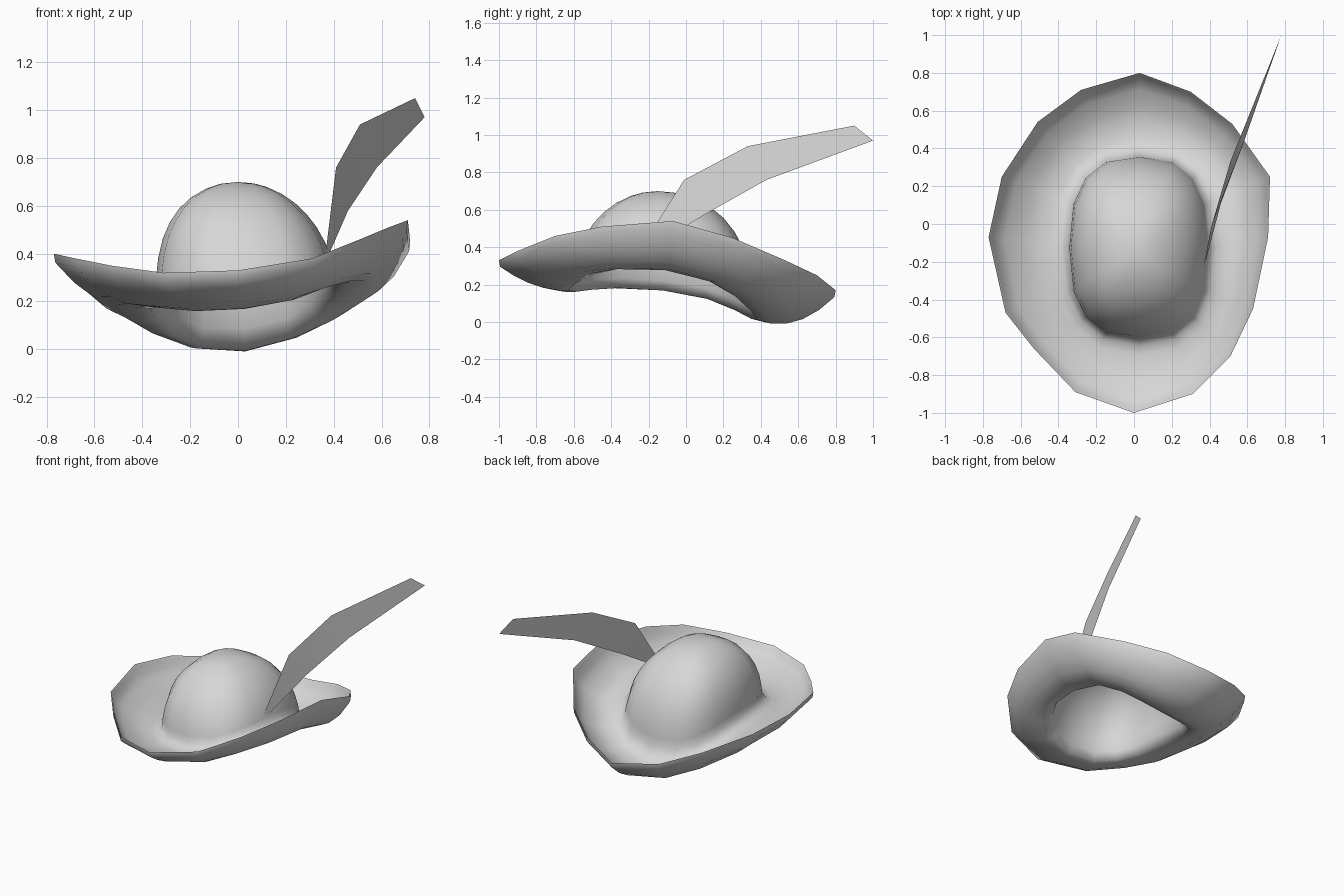
import bpy
from math import copysign, cos, sin, tau, radians
from mathutils import Vector

cube = bpy.data.objects.get("Cube")
if cube:
    bpy.data.objects.remove(cube, do_unlink=True)

felt = bpy.data.materials.new("light_grey_felt")
felt.use_nodes = True
felt.diffuse_color = (0.68, 0.68, 0.68, 1)
felt.node_tree.nodes["Principled BSDF"].inputs["Base Color"].default_value = felt.diffuse_color


def make_object(name, verts, faces):
    mesh = bpy.data.meshes.new(name)
    mesh.from_pydata(verts, [], faces)
    mesh.materials.append(felt)
    obj = bpy.data.objects.new(name, mesh)
    bpy.context.collection.objects.link(obj)
    bpy.ops.object.select_all(action="DESELECT")
    obj.select_set(True)
    bpy.context.view_layer.objects.active = obj
    bpy.ops.object.shade_smooth_by_angle(angle=radians(75))
    return obj


def loft(name, rings, apex):
    """Join closed rings with quads, and close the last ring at an apex."""
    count = len(rings[0])
    verts = [point for ring in rings for point in ring] + [apex]
    faces = []
    for i in range(count):
        j = (i + 1) % count
        for a in range(0, count * (len(rings) - 1), count):
            b = a + count
            faces.append((a + i, a + j, b + j, b + i))
        faces.append((b + i, b + j, len(verts) - 1))
    return make_object(name, verts, faces)


def boxy(value):
    """Push a sine or cosine outward for a squarer oval."""
    return copysign(abs(value) ** .77, value)


# Lopsided brim edge, counter-clockwise from the left side
rim = [Vector(p) for p in (
    (.71, -.07, .54), (.72, .25, .45), (.52, .53, .33), (.30, .70, .25),
    (.03, .80, .17), (-.28, .71, .21), (-.51, .54, .29), (-.70, .25, .36),
    (-.77, -.07, .40), (-.68, -.47, .38), (-.53, -.66, .35), (-.31, -.89, .32),
    (0, -1, .33), (.31, -.90, .38), (.51, -.70, .46), (.63, -.45, .51))]
angles = [tau * i / len(rim) for i in range(len(rim))]

# Saddle-shaped head opening where the crown meets the brim
opening = [Vector((.03 + .375 * boxy(cos(a)), -.125 + .485 * boxy(sin(a)),
                   .16 + .055 * cos(a) - .075 * sin(a) + .065 * cos(2 * a)))
           for a in angles]


def brim_ring(t, lift=0):
    """Ring part way from opening to rim, sagging below the straight line."""
    ring = []
    for a, inner, outer in zip(angles, opening, rim):
        point = inner.lerp(outer - Vector((0, 0, .03)), t)
        bowl_sag = (.06 + .02 * sin(a)) * 4 * t * (1 - t)
        side_sag = (.03 + .015 * cos(a)) * cos(a) ** 2 * 6.75 * t * t * (1 - t)
        point.z += lift - bowl_sag - side_sag
        ring.append(point)
    return ring


def crown_ring(t, apex, shrink):
    """Ring of the dome at a fraction of its height, steeper on the right."""
    ring = []
    for a, base in zip(angles, opening):
        spread = (1 - t ** (2.4 + .3 * sin(a) - .6 * cos(a))) ** .5
        point = apex.lerp(base, spread * shrink)
        point.z = base.z + (apex.z - base.z) * t
        ring.append(point)
    return ring


heights = (.25, .4, .55, .68, .79, .88, .95, .985)

# Outer shell: raised lip, bowl of the brim, soft bend, crown
top = Vector((0, -.15, .70))
lip = [rim, brim_ring(.97, .03), brim_ring(.93, .005)]
bowl = [brim_ring(t, .05 - .04 * t) for t in (.8, .6, .4, .22, .09)]
crown = [crown_ring(t, top, 1) for t in (.16,) + heights]
loft("hat_shell", lip + bowl + crown, top)

# Lining: rounded edge and underside of the brim, soft bend, inside of the crown
inner_top = Vector((0, -.15, .685))
underside = [brim_ring(t) for t in (.985, .8, .6, .4, .2, .05)]
inside = [crown_ring(t, inner_top, .97) for t in (.1,) + heights]
lining = loft("hat_lining", [rim] + underside + inside, inner_top)
lining.data.flip_normals()

# Feather: flat bent blade with a pointed quill tucked beside the crown
quill = (.36, -.27, .35)
top_edge = [(.41, -.01, .76), (.51, .33, .94), (.74, .90, 1.05)]
low_edge = [(.46, .11, .58), (.58, .43, .76), (.78, 1, .97)]
make_object("feather", [quill] + top_edge + low_edge,
            [(0, 4, 1), (1, 4, 5, 2), (2, 5, 6, 3)])
